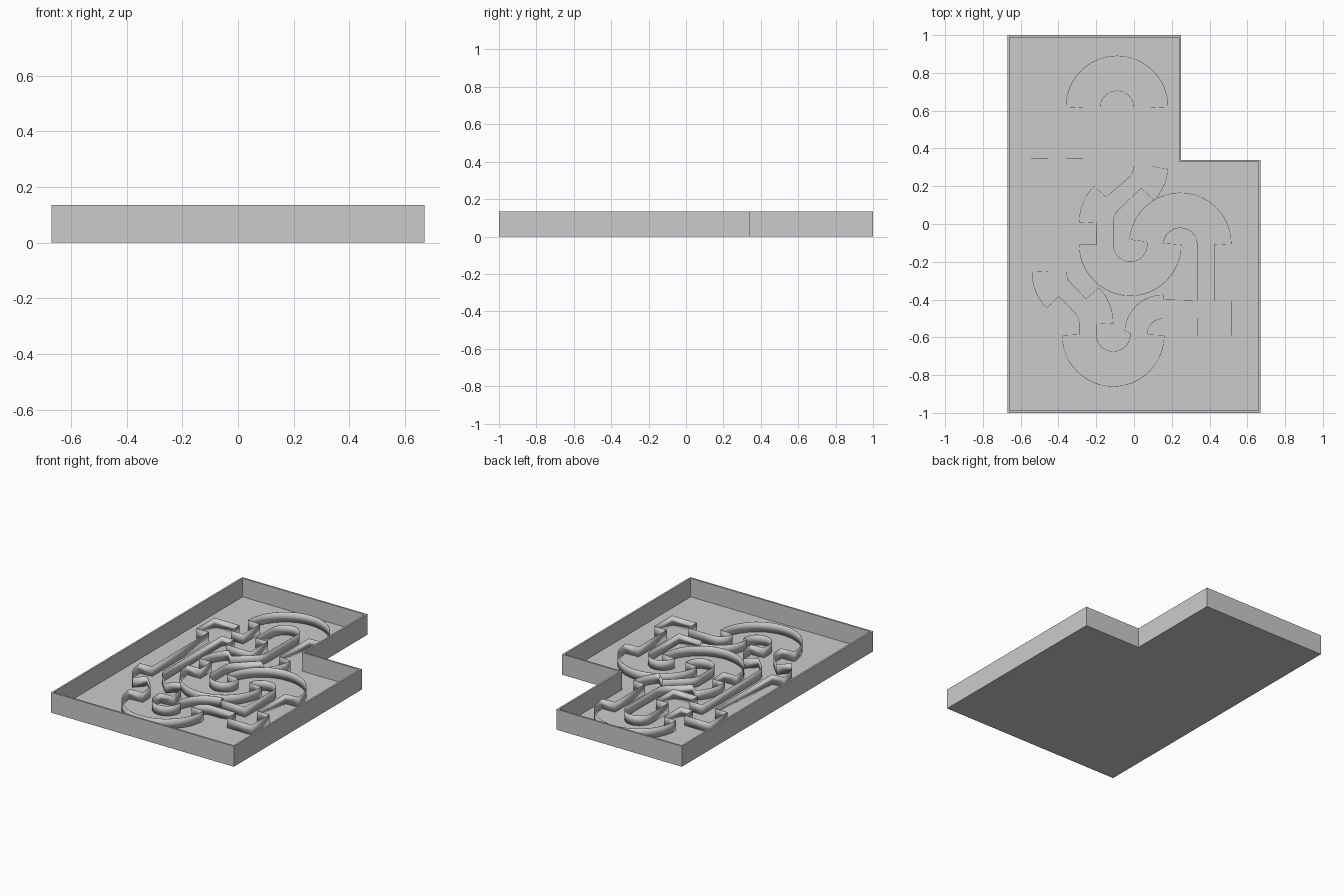
import bpy
import bmesh
from math import radians, cos, sin, copysign

if "Cube" in bpy.data.objects:
    bpy.data.objects.remove(bpy.data.objects["Cube"], do_unlink=True)

HEIGHT, FLOOR, TRACK_TOP, RIM = 0.135, 0.012, 0.078, 0.012
BIG, SMALL = 0.27, 0.09

grey = bpy.data.materials.new("plain grey")
grey.use_nodes = True
COLOR = (0.6, 0.6, 0.6, 1)
grey.diffuse_color = COLOR
grey.node_tree.nodes["Principled BSDF"].inputs["Base Color"].default_value = COLOR


def add_object(name, bm):
    mesh = bpy.data.meshes.new(name)
    bm.to_mesh(mesh)
    bm.free()
    mesh.materials.append(grey)
    obj = bpy.data.objects.new(name, mesh)
    bpy.context.collection.objects.link(obj)
    return obj


def bridge(bm, low, high):
    for i in range(len(low)):
        j = (i + 1) % len(low)
        bm.faces.new((low[i], low[j], high[j], high[i]))


def arc(cx, cy, r, start, end):
    steps = max(4, round(abs(end - start) / 7.5))
    angles = [radians(start + (end - start) * i / steps) for i in range(steps + 1)]
    return [(cx + r * cos(a), cy + r * sin(a)) for a in angles]


# Tray: L-shaped floor with a thin upright rim
outer = [(-.67, -1), (.67, -1), (.67, .34), (.25, .34), (.25, 1), (-.67, 1)]
inner = [(x - copysign(RIM, x), y - copysign(RIM, y)) for x, y in outer]
bm = bmesh.new()
rings = [[bm.verts.new((x, y, z)) for x, y in shape]
         for shape, z in ((outer, 0), (outer, HEIGHT), (inner, HEIGHT), (inner, FLOOR))]
for low, high in zip(rings, rings[1:]):
    bridge(bm, low, high)
bm.faces.new(rings[0])
bm.faces.new(rings[-1])
bmesh.ops.recalc_face_normals(bm, faces=bm.faces)
add_object("tray", bm)


# Track borders: paper-thin walls standing on the floor
def track_wall(name, path):
    bm = bmesh.new()
    low, high = ([bm.verts.new((x, y, z)) for x, y in path] for z in (FLOOR, TRACK_TOP))
    bridge(bm, low, high)
    bmesh.ops.recalc_face_normals(bm, faces=bm.faces)
    obj = add_object(name, bm)
    bpy.ops.object.select_all(action='DESELECT')
    obj.select_set(True)
    bpy.context.view_layer.objects.active = obj
    bpy.ops.object.shade_smooth_by_angle(angle=radians(30))
    thin = obj.modifiers.new("thickness", 'SOLIDIFY')
    thin.thickness = 0.002
    thin.offset = 0


track_wall("outer_track_wall", (
    arc(-.09, .62, BIG, 0, 180)
    + [(-.27, .615), (-.27, .44), (-.36, .44), (-.36, .53), (-.545, .53),
       (-.545, .345), (-.455, .345), (-.455, -.25)]
    + arc(-.27, -.255, BIG, 180, 225)
    + [(-.40, -.38)]
    + arc(-.38, -.53, SMALL, 45, 0)
    + [(-.29, -.585)]
    + arc(-.11, -.59, BIG, 180, 360)
    + arc(.155, -.585, .085, 180, 90)
    + [(.335, -.5), (.335, -.59), (.515, -.59), (.515, -.405), (.425, -.405), (.425, -.11)]
    + arc(.245, -.105, BIG, 0, 175)
    + arc(-.02, -.11, SMALL, 10, -180)
    + arc(-.02, .01, SMALL, 180, 135)
    + [(.037, .19)]
    + arc(-.09, .31, BIG, -43, -4)
    + [(.09, .305), (.09, .615)]))

track_wall("inner_track_wall", (
    arc(-.09, .615, SMALL, 180, 0)
    + arc(-.09, .31, SMALL, 0, -45)
    + [(-.148, .143)]
    + arc(-.02, .01, BIG, 135, 180)
    + [(-.2, .005), (-.2, -.11)]
    + arc(-.02, -.11, BIG, 180, 360)
    + arc(.245, -.11, SMALL, 175, 0)
    + [(.335, -.405), (.155, -.4)]
    + arc(.155, -.58, .205, 90, 176)
    + [(-.02, -.577)]
    + arc(-.11, -.585, SMALL, 0, -180)
    + [(-.2, -.53)]
    + arc(-.38, -.525, BIG, 0, 44)
    + [(-.254, -.397)]
    + arc(-.27, -.25, SMALL, 225, 180)
    + [(-.36, .345), (-.27, .345), (-.27, .26), (-.09, .26), (-.09, .44), (-.18, .44)]))
